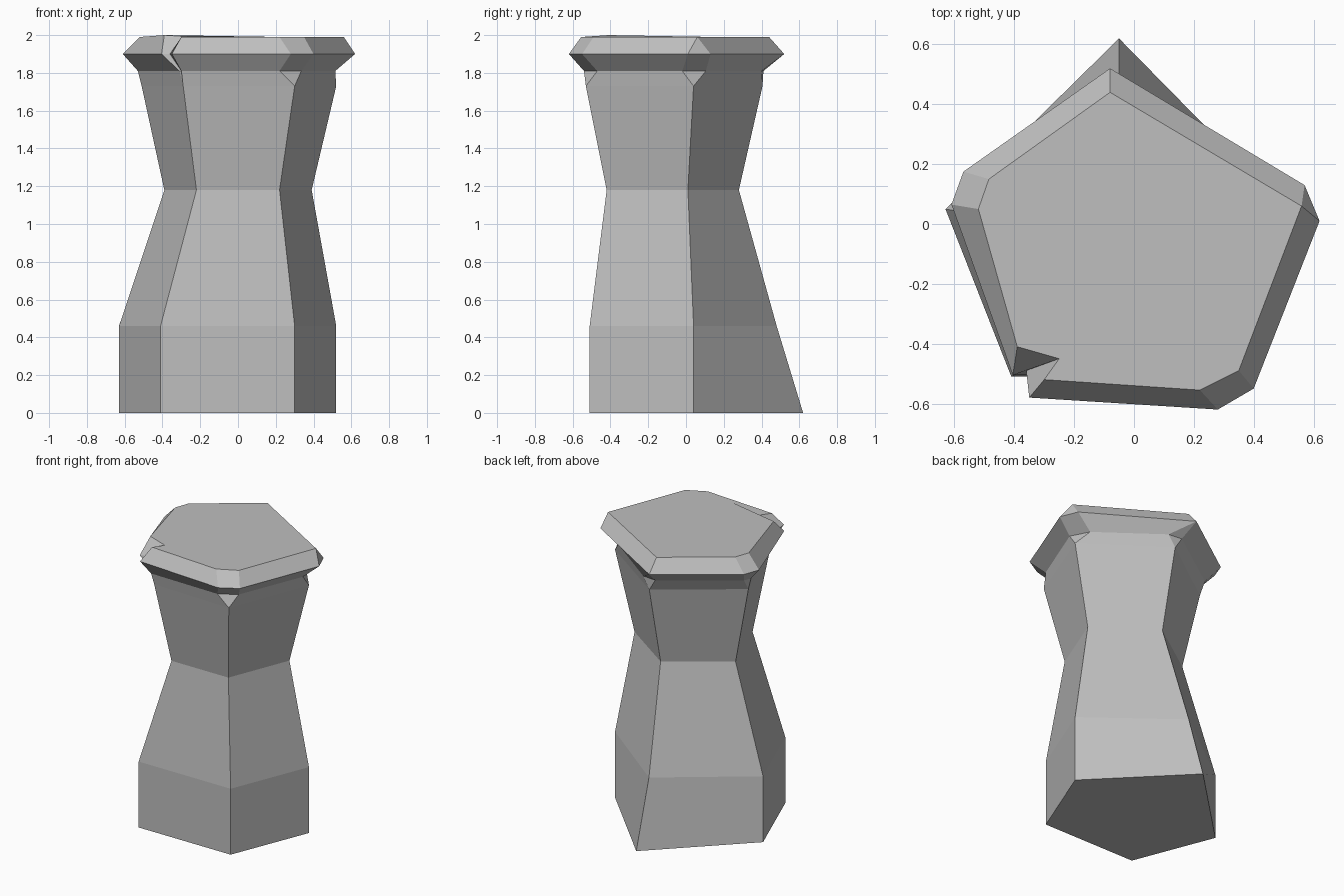
import bpy, bmesh

cube = bpy.data.objects.get("Cube")
if cube:
    bpy.data.objects.remove(cube, do_unlink=True)

stone = bpy.data.materials.new("grey_stone")
stone.use_nodes = True
colour = (0.52, 0.52, 0.52, 1)
stone.diffuse_color = colour
stone.node_tree.nodes["Principled BSDF"].inputs["Base Color"].default_value = colour


def ring(z, points):
    return [(x, y, z) for x, y in points]


def pentagon(z, fl, fr, r, b, l):
    # spread five corners over the eleven slots used by the chamfered rim
    return ring(z, [fl, fr, fr, r, r, b, b, l, l, fl, fl])


# column: flared foot, narrow waist, flared neck
rings = [
    pentagon(0, (-.41, -.51), (.30, -.51), (.52, .04), (-.05, .62), (-.63, .05)),
    pentagon(.46, (-.41, -.51), (.30, -.51), (.52, .04), (-.05, .48), (-.63, .05)),
    pentagon(1.18, (-.22, -.42), (.22, -.42), (.39, .01), (0, .28), (-.39, .01)),
    pentagon(1.73, (-.29, -.51), (.30, -.53), (.52, .04), (0, .405), (-.51, .04)),
]

# underside of the rim, with clipped corners
rings.append(ring(1.81, [
    (-.30, -.53), (.22, -.54), (.335, -.47), (.515, -.02), (.45, .105),
    (.05, .40), (-.05, .41), (-.51, .09), (-.53, .04), (-.31, -.50), (-.30, -.51)]))

# widest line of the rim, chipped at the front right corner
rings.append(ring(1.9, [
    (-.35, -.58), (.28, -.62), (.40, -.55), (.62, .01), (.57, .13),
    (-.08, .52), (-.08, .52), (-.57, .175), (-.61, .065), (-.405, -.505), (-.36, -.49)]))

# top edge
rings.append(ring(1.99, [
    (-.30, -.52), (.22, -.555), (.35, -.49), (.56, .06), (.56, .06),
    (-.08, .44), (-.08, .44), (-.485, .15), (-.52, .05), (-.39, -.41), (-.25, -.45)]))
x, y, z = rings[-1][9]
rings[-1][9] = (x, y, 2)

# loft the rings, sharing repeated corners
bm = bmesh.new()
lofted = []
for points in rings:
    shared = {}
    for p in points:
        if p not in shared:
            shared[p] = bm.verts.new(p)
    lofted.append([shared[p] for p in points])


def add_face(corners):
    unique = list(dict.fromkeys(corners))
    if len(unique) > 2:
        bm.faces.new(unique)


for low, high in zip(lofted, lofted[1:]):
    for i in range(len(low)):
        j = (i + 1) % len(low)
        add_face((low[i], low[j], high[j], high[i]))
add_face(lofted[0][::-1])
add_face(lofted[-1])
bmesh.ops.recalc_face_normals(bm, faces=bm.faces)

mesh = bpy.data.meshes.new("stone_pillar")
bm.to_mesh(mesh)
bm.free()
mesh.materials.append(stone)
pillar = bpy.data.objects.new("stone_pillar", mesh)
bpy.context.collection.objects.link(pillar)
